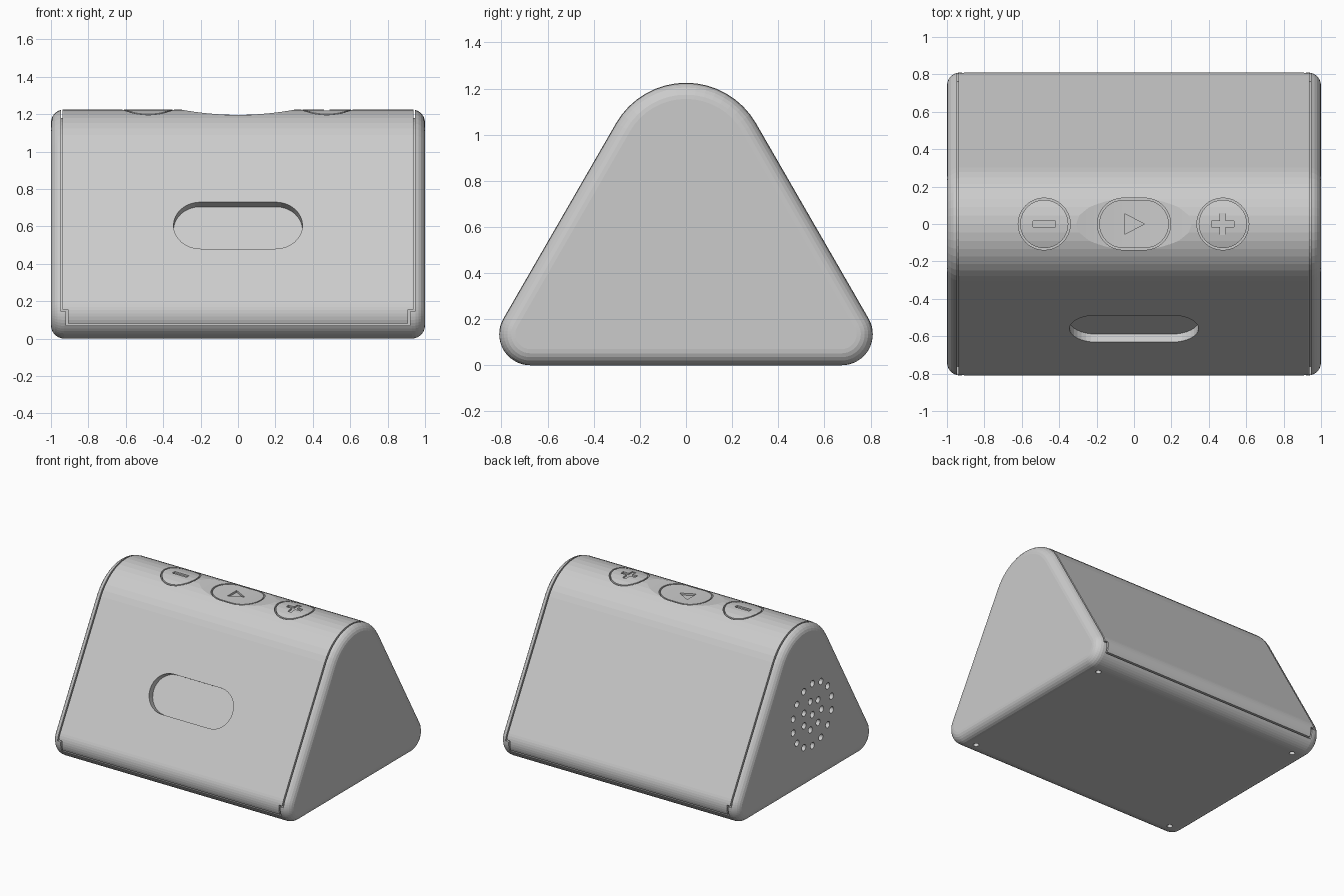
import bpy, bmesh, math
from mathutils import Matrix, Vector

if "Cube" in bpy.data.objects:
    bpy.data.objects.remove(bpy.data.objects["Cube"])

grey = bpy.data.materials.new("light grey plastic")
grey.diffuse_color = (0.6, 0.6, 0.6, 1)
grey.use_nodes = True
grey.node_tree.nodes["Principled BSDF"].inputs["Base Color"].default_value = grey.diffuse_color

# rounded triangle corners: centre y, centre z, radius, start and end angle
CORNERS = [(0.675, 0.135, 0.135, -90, 30), (0, 0.875, 0.35, 30, 150),
           (-0.675, 0.135, 0.135, 150, 270)]


def section(inset):
    """Rounded triangle in the y-z plane, shrunk by inset."""
    pts = []
    for cy, cz, r, a0, a1 in CORNERS:
        for i in range(17):
            a = math.radians(a0 + (a1 - a0) * i / 16)
            pts.append((cy + (r - inset) * math.cos(a), cz + (r - inset) * math.sin(a)))
    return pts


def finish(name, bm):
    bmesh.ops.recalc_face_normals(bm, faces=bm.faces)
    me = bpy.data.meshes.new(name)
    bm.to_mesh(me)
    bm.free()
    me.materials.append(grey)
    ob = bpy.data.objects.new(name, me)
    bpy.context.collection.objects.link(ob)
    return ob


def rounded_prism(name):
    bm = bmesh.new()
    r, n = 0.07, 6
    half = [(1 - r + r * math.sin(t), r * (1 - math.cos(t)))
            for t in (math.pi / 2 * i / n for i in range(n + 1))]
    stations = [(-x, o) for x, o in reversed(half)] + half
    rings = [[bm.verts.new((x, y, z)) for y, z in section(o)] for x, o in stations]
    m = len(rings[0])
    for a, b in zip(rings, rings[1:]):
        for i in range(m):
            j = (i + 1) % m
            bm.faces.new((a[i], a[j], b[j], b[i]))
    bm.faces.new(rings[0])
    bm.faces.new(rings[-1])
    return finish(name, bm)


def add_prism(bm, pts, lo, hi, mat=Matrix()):
    """Extrude a 2D outline along local z from lo to hi."""
    low = [bm.verts.new(mat @ Vector((x, y, lo))) for x, y in pts]
    top = [bm.verts.new(mat @ Vector((x, y, hi))) for x, y in pts]
    bm.faces.new(low[::-1])
    bm.faces.new(top)
    for i in range(len(pts)):
        j = (i + 1) % len(pts)
        bm.faces.new((low[i], low[j], top[j], top[i]))


def stadium(cx, cy, r, straight=0.0, n=16):
    """Outline of a slot (or a circle when straight is 0)."""
    pts = []
    for s, start in ((1, -90), (-1, 90)):
        for i in range(n + 1 if straight else n):
            a = math.radians(start + 180 * i / n)
            pts.append((cx + s * straight + r * math.cos(a), cy + r * math.sin(a)))
    return pts


def rect(x0, x1, y0, y1):
    return [(x0, y0), (x1, y0), (x1, y1), (x0, y1)]


def carve(ob, bm, op='DIFFERENCE'):
    """Apply a boolean with a temporary cutter."""
    cutter = finish("cutter", bm)
    cutter.hide_render = True
    mod = ob.modifiers.new("carve", 'BOOLEAN')
    mod.operation, mod.solver, mod.object = op, 'EXACT', cutter
    bpy.context.view_layer.update()
    dg = bpy.context.evaluated_depsgraph_get()
    me = bpy.data.meshes.new_from_object(ob.evaluated_get(dg))
    ob.modifiers.clear()
    ob.data = me
    bpy.data.objects.remove(cutter)


housing = rounded_prism("housing")

# shallow thumb dish across the ridge
R = 1.66
ALONG_Y = Matrix.Rotation(math.radians(90), 4, 'X')
arc = [(R * math.sin(a), 1.196 + R * (1 - math.cos(a)))
       for a in (-0.26 + 0.52 * i / 40 for i in range(41))]
bm = bmesh.new()
add_prism(bm, arc, -0.5, 0.5, ALONG_Y)
carve(housing, bm)

# buttons: the same top surface, cut to plugs slightly smaller than their pockets
BUTTONS = {"minus_button": (-0.48, 0.0), "play_button": (0.0, 0.057), "plus_button": (0.475, 0.0)}
u, w = 0.06, 0.015
ICONS = {
    "minus_button": ([(-u, -w), (u, -w), (u, w), (-u, w)], 1.212),
    "play_button": ([(-0.05, -0.055), (0.055, 0), (-0.05, 0.055)], 1.182),
    "plus_button": ([(-u, -w), (-w, -w), (-w, -u), (w, -u), (w, -w), (u, -w),
                     (u, w), (w, w), (w, u), (-w, u), (-w, w), (-u, w)], 1.212)}
pockets = bmesh.new()
for name, (cx, straight) in BUTTONS.items():
    button = bpy.data.objects.new(name, housing.data.copy())
    bpy.context.collection.objects.link(button)
    bm = bmesh.new()
    add_prism(bm, stadium(cx, 0, 0.129, straight), 1.1, 1.4)
    carve(button, bm, 'INTERSECT')
    outline, floor = ICONS[name]
    bm = bmesh.new()
    add_prism(bm, [(x + cx, y) for x, y in outline], floor, 1.4)
    carve(button, bm)
    add_prism(pockets, stadium(cx, 0, 0.139, straight), 1.1, 1.4)
carve(housing, pockets)

# window recess square to the sloping front
bm = bmesh.new()
tilt = Matrix.Translation((0, -0.56, 0.605)) @ Matrix.Rotation(math.radians(60), 4, 'X')
add_prism(bm, stadium(0, 0, 0.144, 0.201), -0.05, 0.1, tilt)

# screw holes under the base
for x in (-0.87, 0.87):
    for y in (-0.655, 0.655):
        add_prism(bm, stadium(x, y, 0.02, n=8), -0.1, 0.05)

# speaker grille on the left end: rings of round holes
to_end = Matrix(((0, 0, -1, 0), (1, 0, 0, 0), (0, 1, 0, 0), (0, 0, 0, 1)))
for count, radius in ((1, 0), (7, 0.11), (14, 0.235)):
    for i in range(count):
        a = 2 * math.pi * (i + 0.5) / count
        add_prism(bm, stadium(-0.085 + radius * math.cos(a), 0.525 + radius * math.sin(a), 0.024, n=8),
                  0.95, 1.1, to_end)
carve(housing, bm)

# seam between cover and end caps: a thin band following the outline above the notch
outer = [p for p in section(-0.03) if p[1] > 0.15]
inner = [p for p in section(0.045) if p[1] > 0.15]
band = [(outer[0][0], 0.15)] + outer + [(outer[-1][0], 0.15)]
band += [(inner[-1][0], 0.15)] + inner[::-1] + [(inner[0][0], 0.15)]
along_x = Matrix(((0, 0, 1, 0), (1, 0, 0, 0), (0, 1, 0, 0), (0, 0, 0, 1)))
bm = bmesh.new()
for x in (-0.947, 0.937):
    add_prism(bm, band, x, x + 0.01, along_x)
carve(housing, bm)

# stepped seam between cover and base, front and back
step = [(0.947, 0.145), (0.947, 0.156), (0.91, 0.156), (0.91, 0.081), (-0.91, 0.081), (-0.91, 0.156),
        (-0.947, 0.156), (-0.947, 0.145), (-0.92, 0.145), (-0.92, 0.071), (0.92, 0.071), (0.92, 0.145)]
bm = bmesh.new()
add_prism(bm, step, 0.765, 0.9, ALONG_Y)
add_prism(bm, step, -0.9, -0.765, ALONG_Y)
carve(housing, bm)
